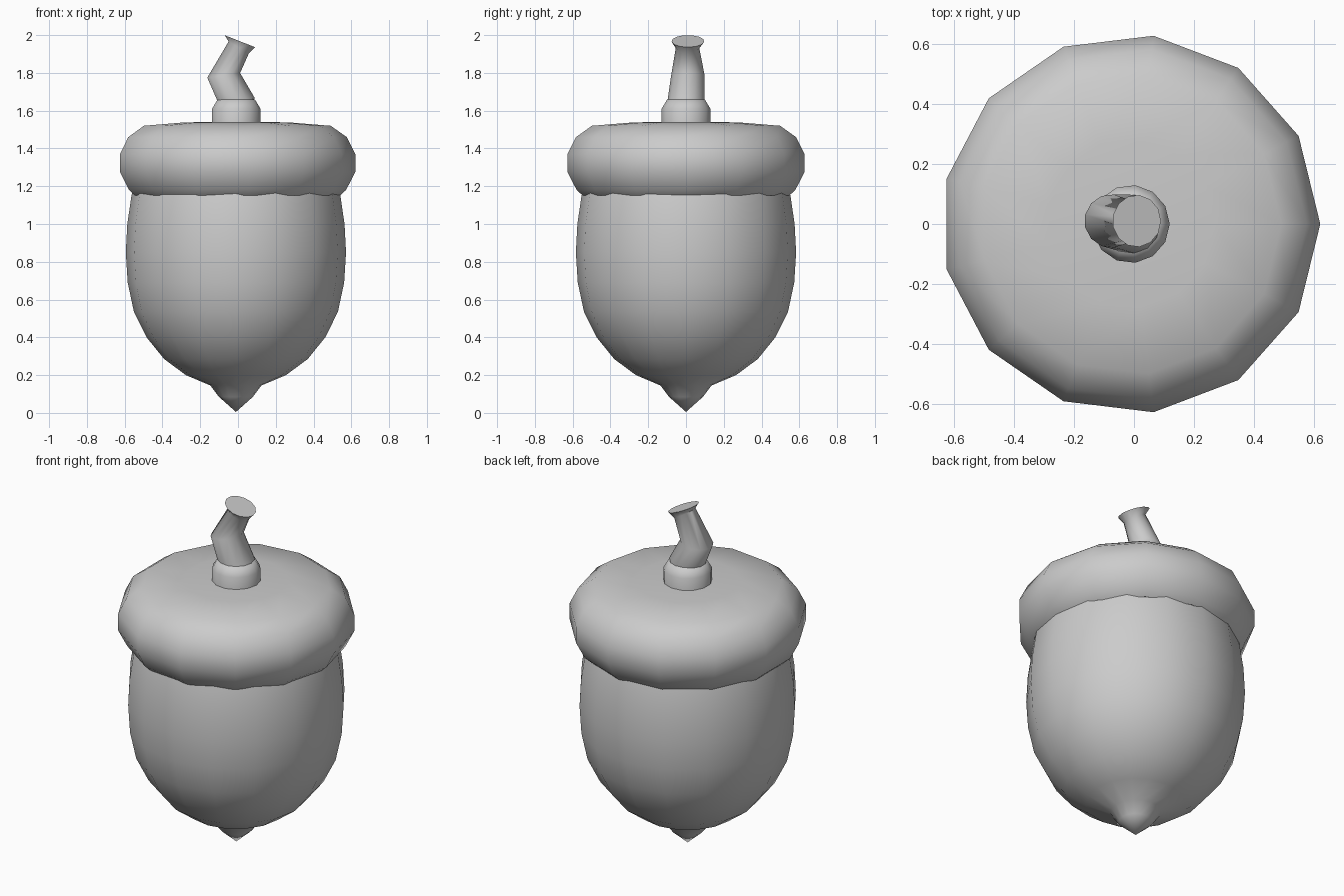
import bpy, bmesh, math
from mathutils import Vector, Matrix

if "Cube" in bpy.data.objects:
    bpy.data.objects.remove(bpy.data.objects["Cube"])

CX = -0.011  # axis of the odd-sided cap, so the bounds are centred


def finish(bm, name, angle):
    bmesh.ops.recalc_face_normals(bm, faces=bm.faces)
    mesh = bpy.data.meshes.new(name)
    bm.to_mesh(mesh)
    bm.free()
    obj = bpy.data.objects.new(name, mesh)
    bpy.context.collection.objects.link(obj)
    bpy.ops.object.select_all(action='DESELECT')
    obj.select_set(True)
    bpy.context.view_layer.objects.active = obj
    bpy.ops.object.shade_smooth_by_angle(angle=math.radians(angle))
    return obj


def loft(name, rings, sides, angle=60):
    """Join rings of (centre, radius, tilt about y); zero radius closes to a point."""
    bm = bmesh.new()
    loops = []
    for centre, radius, tilt in rings:
        rot = Matrix.Rotation(math.radians(tilt), 3, 'Y')
        count = sides if radius > 0 else 1
        loops.append([bm.verts.new(Vector(centre) + rot @ Vector((
            radius * math.cos(math.tau * i / sides),
            radius * math.sin(math.tau * i / sides), 0))) for i in range(count)])
    for a, b in zip(loops, loops[1:]):
        for i in range(sides):
            j = (i + 1) % sides
            quad = [a[i % len(a)], a[j % len(a)], b[j % len(b)], b[i % len(b)]]
            bm.faces.new(list(dict.fromkeys(quad)))
    for loop in (loops[0], loops[-1]):
        if len(loop) > 1:
            bm.faces.new(loop)
    return finish(bm, name, angle)


def lathe(name, profile, sides, angle=60):
    return loft(name, [((CX, 0, z), r, 0) for r, z in profile], sides, angle)


# Nut with pointed tip
lathe("nut", [(0, 0.005), (0.09, 0.085), (0.135, 0.145), (0.265, 0.2),
              (0.38, 0.285), (0.473, 0.4), (0.54, 0.535), (0.573, 0.69),
              (0.583, 0.85), (0.575, 1.0), (0.553, 1.15), (0.51, 1.3)], 16)

# Cap, a rounded ring with a nearly flat top
lathe("cap", [(0.49, 1.18), (0.55, 1.15), (0.583, 1.18), (0.632, 1.275),
              (0.632, 1.37), (0.587, 1.46), (0.502, 1.52), (0.28, 1.538),
              (0, 1.542)], 13)

# Collar at the base of the stem
lathe("stem_collar", [(0.13, 1.5), (0.13, 1.61), (0.1, 1.66)], 13)

# Bent stem with flared, tilted end
loft("stem", [((-0.01, 0, 1.6), 0.09, 0), ((-0.01, 0, 1.655), 0.098, -9),
              ((-0.077, 0.01, 1.787), 0.089, -8),
              ((0.003, 0.008, 1.935), 0.063, 30),
              ((0.009, 0.01, 1.968), 0.087, 21.5)], 13)
